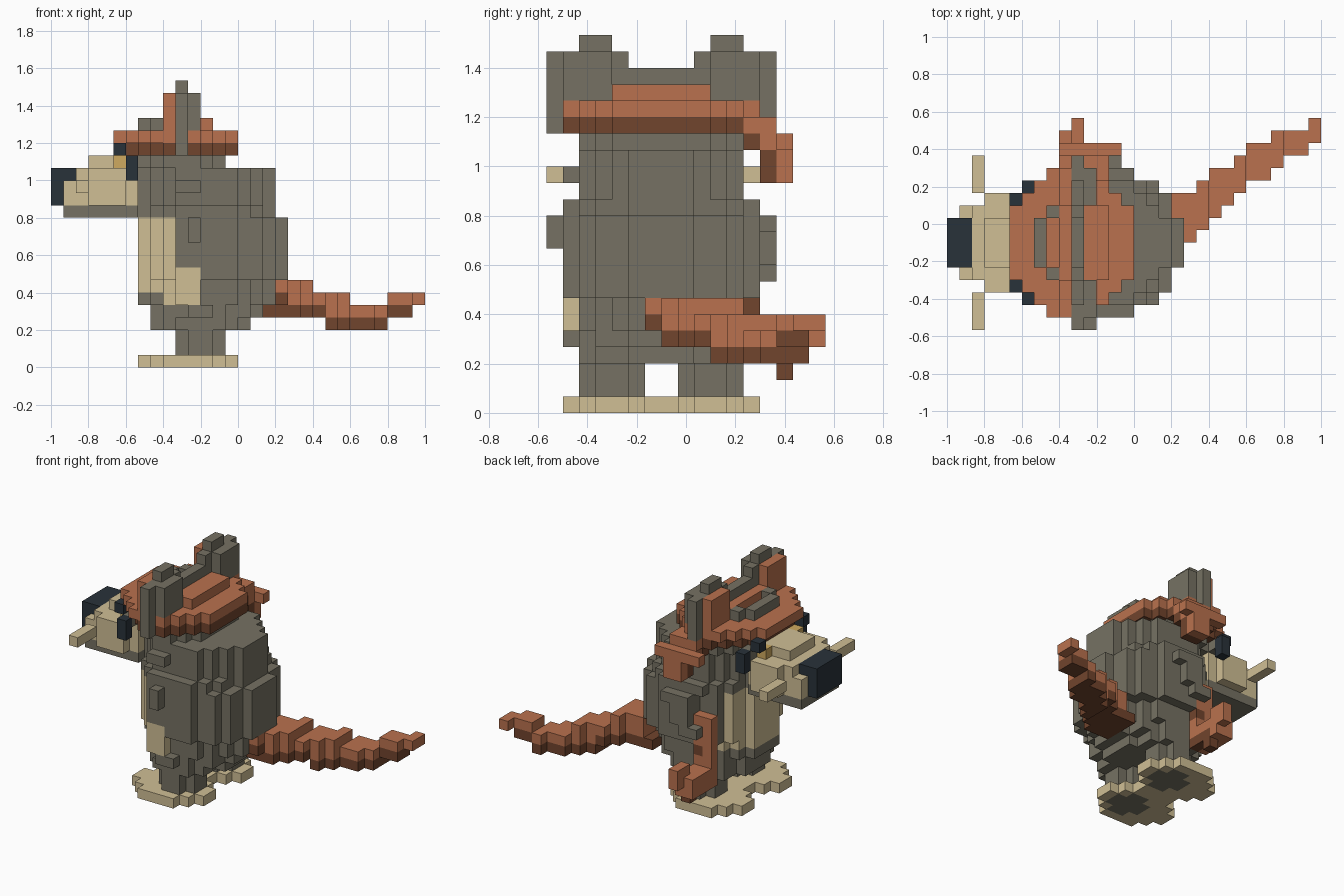
import bpy
import bmesh
from mathutils import Vector

# Remove the default cube only
default_cube = bpy.data.objects.get("Cube")
if default_cube:
    bpy.data.objects.remove(default_cube, do_unlink=True)

UNIT = 1 / 15                       # edge of one block
ORIGIN = Vector((-15, -8.5, 0))     # grid corner, in blocks
MID = 7                             # row of the animal's own mirror plane

COLOURS = {
    "grey_fur": (.18, .167, .125),
    "rust": (.49, .167, .077),
    "dark_brown": (.165, .058, .026),
    "cream": (.63, .52, .30),
    "near_black": (.022, .032, .042),
    "gold": (.62, .40, .115),
}
materials = {}
for name, rgb in COLOURS.items():
    mat = bpy.data.materials.new(name)
    mat.use_nodes = True
    mat.diffuse_color = (*rgb, 1)
    mat.node_tree.nodes["Principled BSDF"].inputs["Base Color"].default_value = (*rgb, 1)
    materials[name] = mat
names = list(COLOURS)

blocks = {}                         # cell -> (part name, colour name)


def box(part, colour, i, j, k, mirror=False):
    """Fill a range of blocks; mirror repeats it across the animal's mid plane."""
    for x in range(*i):
        for y in range(*j):
            for z in range(*k):
                blocks[x, y, z] = (part, colour)
                if mirror:
                    blocks[x, 2 * MID - 1 - y, z] = (part, colour)


def disc(part, colour, i, half, k, mid=MID):
    """Fill elliptical layers spanning i, with a half width across row mid."""
    centre, radius = (i[0] + i[1]) / 2, (i[1] - i[0]) / 2
    for x in range(*i):
        for y in range(mid - half, mid + half):
            dx = (x + .5 - centre) / radius
            dy = (y + .5 - mid) / half
            if dx * dx + dy * dy <= 1:
                for z in range(*k):
                    blocks[x, y, z] = (part, colour)


# Body and head, as stacked rounded layers
disc("body", "grey_fur", (8, 16), 5, (3, 4))
disc("body", "grey_fur", (8, 17), 5, (4, 5))
disc("body", "grey_fur", (7, 18), 5, (5, 7))
disc("body", "grey_fur", (7, 19), 6, (7, 12))
disc("head", "grey_fur", (7, 18), 6, (12, 13))
disc("head", "grey_fur", (7, 18), 5, (13, 16))
disc("head", "grey_fur", (7, 14), 5, (16, 17))
box("head", "grey_fur", (10, 12), (1, 2), (14, 15))

# Cream chest at the front of the body, and a cream patch on the right hip
for cell, (part, colour) in list(blocks.items()):
    x, y, z = cell
    chest = x < 10 and y < 11 and 6 <= z < 12
    hip = 8 <= x < 12 and y < 4 and 5 <= z < 8
    if part == "body" and (chest or hip):
        blocks[cell] = (part, "cream")

# Legs, right thigh, and feet with grey pads
for row in (4, 10):
    disc("feet", "cream", (7, 15), 3, (0, 1), row)
    disc("feet", "grey_fur", (10, 14), 2, (0, 1), row)
    disc("legs", "grey_fur", (10, 14), 2, (1, 4), row)
box("legs", "grey_fur", (11, 13), (1, 2), (4, 5))

# Right arm with a cream hand
box("right_arm", "grey_fur", (10, 13), (1, 2), (8, 12))
box("right_arm", "grey_fur", (11, 12), (0, 1), (10, 12))
box("right_arm", "cream", (10, 12), (1, 2), (5, 8))

# Left arm slanting forward to a hanging rust sleeve
box("left_arm", "grey_fur", (11, 14), (12, 14), (11, 12))
box("left_arm", "grey_fur", (11, 13), (12, 14), (9, 11))
box("left_arm", "grey_fur", (10, 12), (12, 14), (8, 9))
box("sleeve", "rust", (9, 11), (12, 13), (5, 10))
box("sleeve", "rust", (9, 11), (12, 16), (3, 5))
box("sleeve", "rust", (10, 11), (15, 17), (4, 6))
box("sleeve", "dark_brown", (10, 11), (12, 13), (6, 7))
box("sleeve", "dark_brown", (10, 11), (12, 15), (3, 4))
box("sleeve", "dark_brown", (10, 11), (14, 15), (2, 3))

# Snout, jaw, whiskers and nose
box("jaw", "grey_fur", (1, 7), (4, 7), (12, 13), True)
box("snout", "cream", (1, 7), (4, 7), (13, 15), True)
box("snout", "cream", (2, 7), (4, 7), (15, 16), True)
box("snout", "cream", (3, 6), (3, 4), (13, 16), True)
box("snout", "cream", (3, 6), (5, 7), (16, 17), True)
box("whiskers", "cream", (2, 3), (0, 3), (14, 15), True)
box("nose", "near_black", (0, 1), (5, 7), (13, 16), True)
box("nose", "near_black", (1, 2), (5, 7), (14, 16), True)

# Eyes and brows
box("eyes", "gold", (5, 6), (4, 5), (15, 17), True)
box("eyes", "near_black", (6, 7), (2, 3), (15, 17), True)
box("eyes", "near_black", (5, 6), (3, 4), (17, 18), True)
box("head", "grey_fur", (6, 7), (3, 7), (16, 17), True)

# Headband cap with a grey tuft
disc("cap", "dark_brown", (6, 15), 6, (17, 18))
disc("cap", "rust", (5, 15), 6, (18, 19))
box("cap", "rust", (9, 13), (4, 7), (19, 20), True)
box("tuft", "grey_fur", (7, 8), (5, 7), (19, 20), True)
box("tuft", "grey_fur", (8, 9), (4, 5), (19, 20), True)
box("tuft", "grey_fur", (10, 11), (4, 7), (20, 21), True)

# Loose end of the headband on the left side
box("band_end", "rust", (10, 13), (12, 14), (17, 18))
box("band_end", "dark_brown", (10, 13), (12, 13), (16, 17))
box("band_end", "dark_brown", (11, 13), (13, 14), (14, 16))
box("band_end", "rust", (11, 13), (13, 14), (16, 17))
box("band_end", "rust", (11, 13), (14, 15), (14, 17))
box("band_end", "rust", (9, 14), (14, 15), (16, 17))

# Ears with rust linings
box("ears", "grey_fur", (10, 11), (0, 5), (19, 22), True)
box("ears", "grey_fur", (10, 11), (0, 1), (18, 19), True)
box("ears", "grey_fur", (10, 11), (0, 1), (17, 18))
box("ears", "grey_fur", (11, 12), (1, 4), (19, 22), True)
box("ears", "grey_fur", (10, 11), (2, 4), (22, 23), True)
box("ears", "rust", (9, 10), (1, 4), (19, 22), True)

# Tail, column by column to the tip: rust above a dark underside
tail_columns = [(7, 11, 4, 7), (7, 11, 4, 7), (8, 12, 4, 7), (9, 13, 4, 6),
                (10, 13, 3, 6), (11, 14, 3, 6), (12, 15, 3, 5), (12, 15, 3, 5),
                (13, 16, 3, 5), (14, 16, 4, 6), (14, 16, 4, 6)]
for column, (near, far, low, high) in enumerate(tail_columns, 18):
    box("tail", "dark_brown", (column, column + 1), (near, far), (low, low + 1))
    box("tail", "rust", (column, column + 1), (near, far), (low + 1, high))
box("tail", "dark_brown", (17, 18), (7, 11), (4, 5))
box("tail", "dark_brown", (18, 19), (6, 7), (5, 6))
box("tail", "rust", (18, 19), (6, 7), (6, 7))
box("tail", "rust", (29, 30), (15, 17), (5, 6))


def build(part):
    """Turn a part's blocks into one mesh made of the exposed faces only."""
    bm = bmesh.new()
    verts = {}

    def corner(p):
        key = tuple(p)
        if key not in verts:
            verts[key] = bm.verts.new((Vector(p) + ORIGIN) * UNIT)
        return verts[key]

    for cell, (owner, colour) in blocks.items():
        if owner != part:
            continue
        for axis in range(3):
            for side in (0, 1):
                step = list(cell)
                step[axis] += 2 * side - 1
                if tuple(step) in blocks:
                    continue
                ring = []
                for a, b in ((0, 0), (1, 0), (1, 1), (0, 1)):
                    p = list(cell)
                    p[axis] += side
                    p[(axis + 1) % 3] += a
                    p[(axis + 2) % 3] += b
                    ring.append(corner(p))
                face = bm.faces.new(ring if side else ring[::-1])
                face.material_index = names.index(colour)
    mesh = bpy.data.meshes.new(part)
    bm.to_mesh(mesh)
    bm.free()
    for name in names:
        mesh.materials.append(materials[name])
    bpy.context.collection.objects.link(bpy.data.objects.new(part, mesh))


for part in sorted({owner for owner, colour in blocks.values()}):
    build(part)
